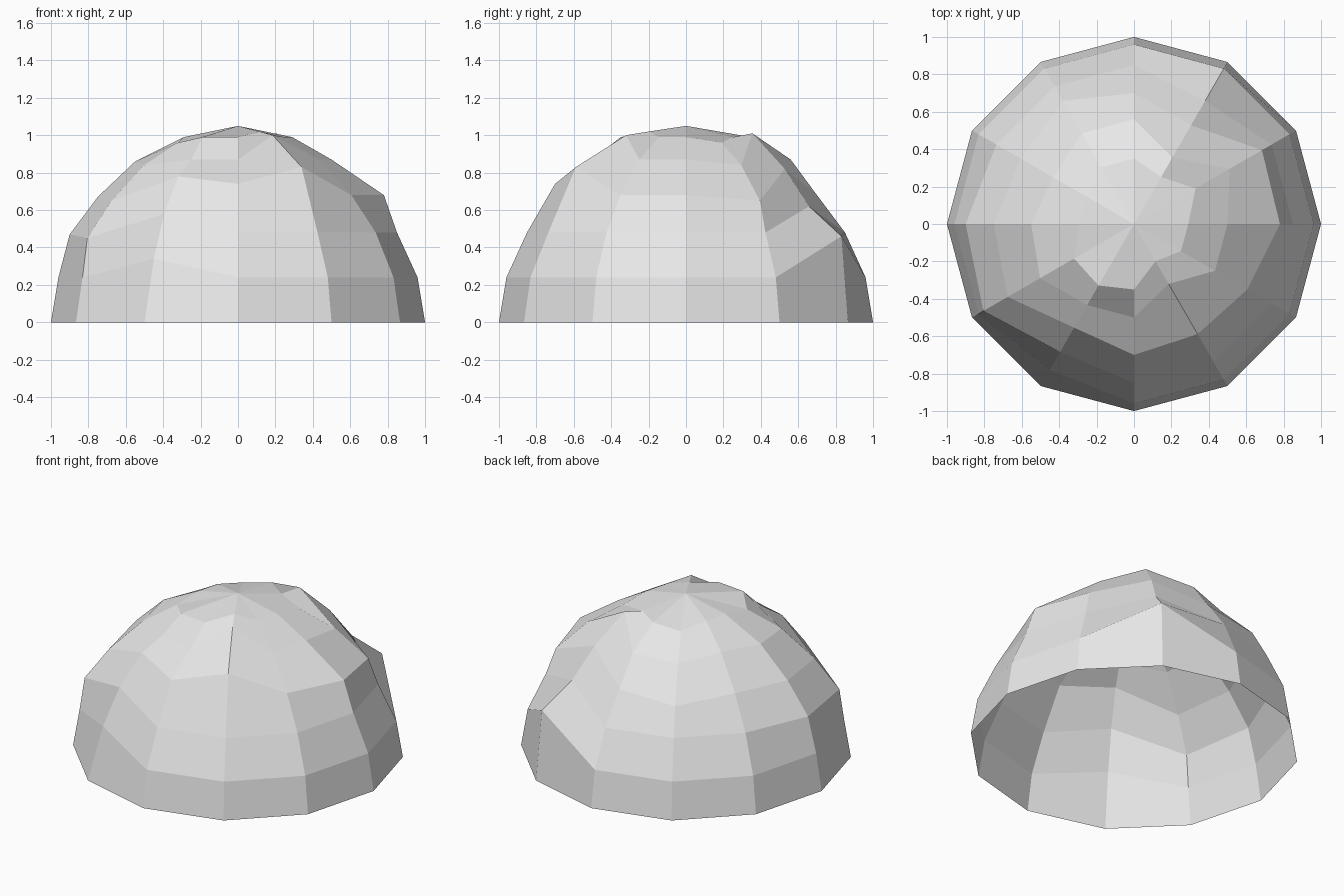
import bpy
import bmesh
from math import cos, sin, tau

if "Cube" in bpy.data.objects:
    bpy.data.objects.remove(bpy.data.objects["Cube"], do_unlink=True)

SIDES = 12
PEAK_HEIGHT = 1.05

# Regular dome profile: radius and height of every ring, ground ring first
PROFILE = [(1, 0), (.96, .24), (.85, .48), (.70, .68), (.50, .87), (.29, .99)]

# Uneven stone: column, first ring, last ring, outward push, upward push
DENTS = [
    (0, 3, 3, .08, 0),
    (1, 3, 5, .09, -.03),
    (2, 1, 1, 0, .22),
    (2, 2, 4, -.09, .14),
    (3, 4, 5, .06, 0),
    (4, 3, 5, .06, -.03),
    (6, 2, 4, .05, -.01),
    (7, 2, 5, .08, -.03),
    (8, 1, 3, -.06, .1),
    (8, 5, 5, .09, 0),
    (9, 3, 3, 0, .06),
    (9, 5, 5, .06, 0),
    (10, 3, 3, -.02, .15),
    (10, 4, 4, -.13, .13),
    (10, 5, 5, -.06, .03),
]


def make_material(name, color):
    material = bpy.data.materials.new(name)
    material.use_nodes = True
    material.diffuse_color = color
    shader = material.node_tree.nodes["Principled BSDF"]
    shader.inputs["Base Color"].default_value = color
    return material


def corner_position(column, ring):
    """Corner on the regular profile, moved by any dent that covers it."""
    radius, height = PROFILE[ring]
    for dent_column, first, last, outward, upward in DENTS:
        if dent_column == column and first <= ring <= last:
            radius += outward
            height += upward
    angle = tau * column / SIDES
    return radius * cos(angle), radius * sin(angle), height


# Open, faceted stone dome
bm = bmesh.new()
rings = [
    [bm.verts.new(corner_position(column, ring)) for column in range(SIDES)]
    for ring in range(len(PROFILE))
]
peak = bm.verts.new((0, 0, PEAK_HEIGHT))
for column in range(SIDES):
    following = (column + 1) % SIDES
    for lower, upper in zip(rings, rings[1:]):
        bm.faces.new((lower[column], lower[following], upper[following], upper[column]))
    bm.faces.new((rings[-1][column], rings[-1][following], peak))

mesh = bpy.data.meshes.new("stone_dome")
bm.to_mesh(mesh)
bm.free()
mesh.materials.append(make_material("light_grey_stone", (.8, .8, .8, 1)))
dome = bpy.data.objects.new("stone_dome", mesh)
bpy.context.collection.objects.link(dome)
